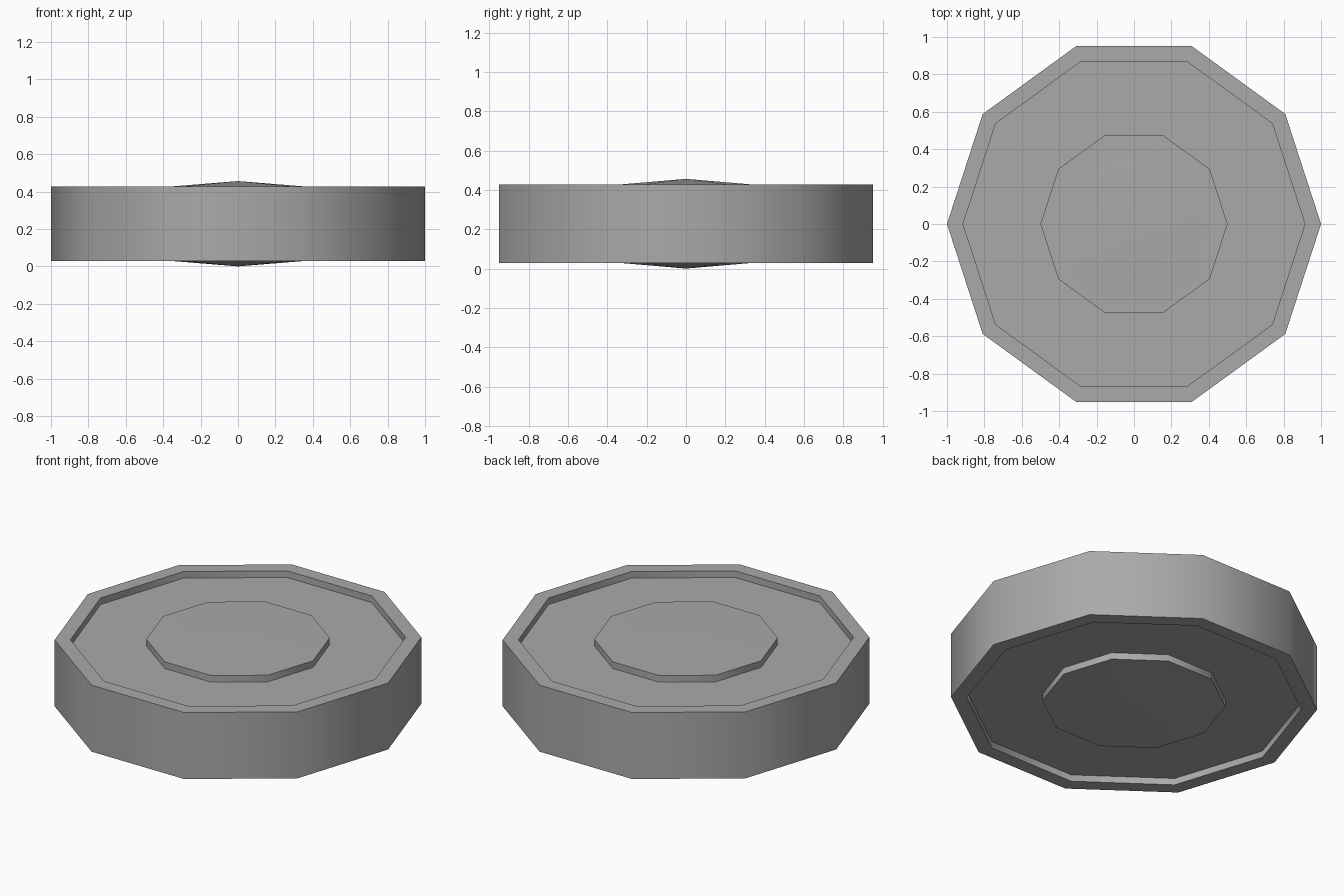
import bpy, bmesh, math

SIDES = 10
MIDDLE = 0.228

cube = bpy.data.objects.get("Cube")
if cube:
    bpy.data.objects.remove(cube, do_unlink=True)

# One plain grey for the whole disc
grey = bpy.data.materials.new("plain_grey")
grey.use_nodes = True
colour = (0.4, 0.4, 0.4, 1)
grey.diffuse_color = colour
grey.node_tree.nodes["Principled BSDF"].inputs["Base Color"].default_value = colour

# Half profile (radius, height above the middle): rim, recess, hub, shallow cone
upper = [(1, 0.2), (0.914, 0.2), (0.914, 0.16), (0.5, 0.16), (0.5, 0.2), (0.345, 0.2)]
tip = 0.228
profile = [(r, -z) for r, z in reversed(upper)] + upper

bm = bmesh.new()


def ring(radius, height):
    """Ten-sided ring of vertices."""
    turn = math.tau / SIDES
    return [bm.verts.new((radius * math.cos(i * turn), radius * math.sin(i * turn), MIDDLE + height))
            for i in range(SIDES)]


rings = [ring(r, z) for r, z in profile]
for low, high in zip(rings, rings[1:]):
    for i in range(SIDES):
        j = (i + 1) % SIDES
        bm.faces.new((low[i], low[j], high[j], high[i]))

# Cone tips on both sides
for edge_ring, height in ((rings[0], -tip), (rings[-1], tip)):
    apex = bm.verts.new((0, 0, MIDDLE + height))
    for i in range(SIDES):
        bm.faces.new((edge_ring[i], edge_ring[(i + 1) % SIDES], apex))
bmesh.ops.recalc_face_normals(bm, faces=bm.faces)

mesh = bpy.data.meshes.new("wheel_disc")
bm.to_mesh(mesh)
bm.free()
mesh.materials.append(grey)
disc = bpy.data.objects.new("wheel_disc", mesh)
bpy.context.collection.objects.link(disc)

# Smooth around the sides, sharp at the rims
bpy.ops.object.select_all(action='DESELECT')
disc.select_set(True)
bpy.context.view_layer.objects.active = disc
bpy.ops.object.shade_smooth_by_angle(angle=math.radians(40))
